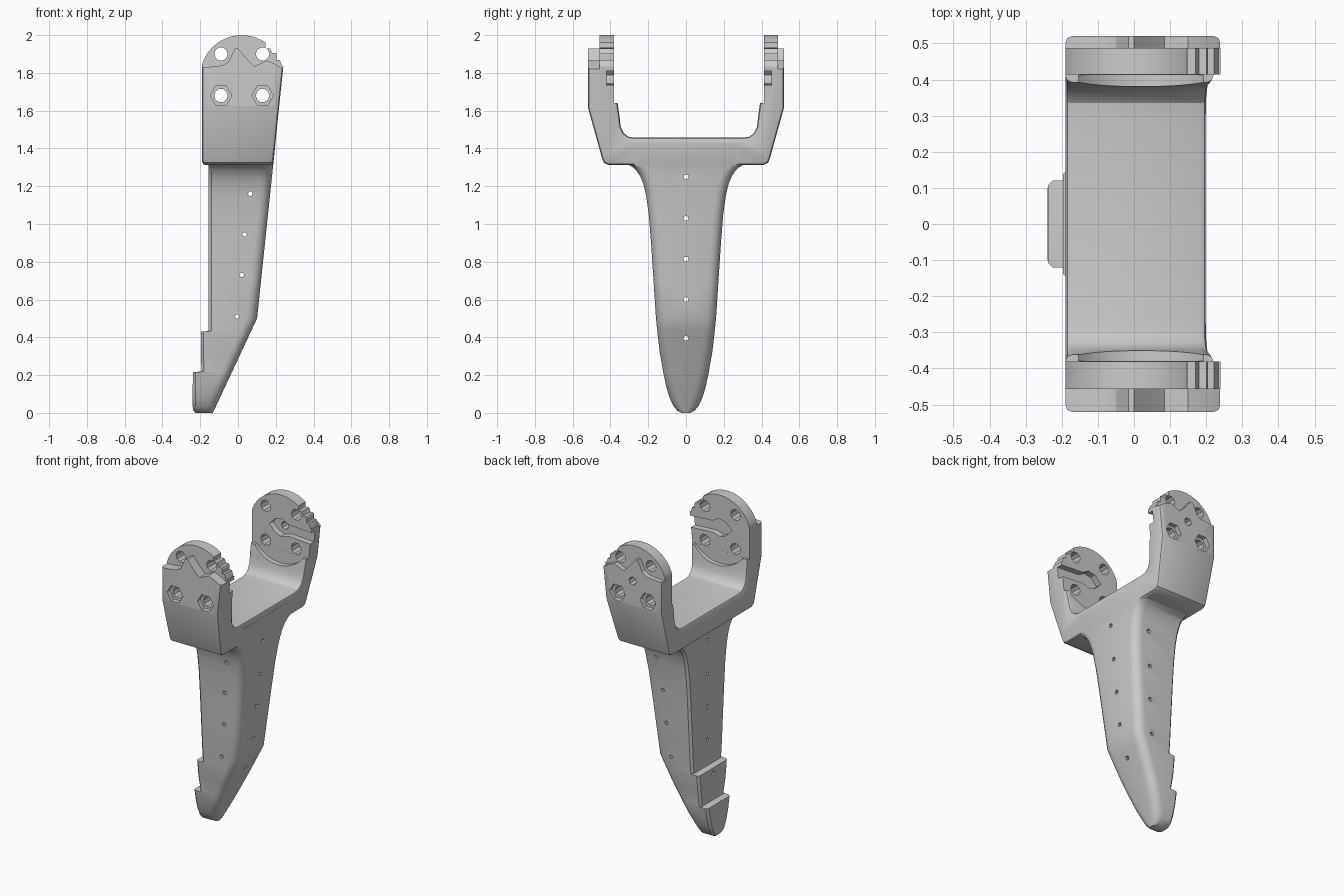
import bpy, bmesh
from math import sin, cos, pi, radians

if "Cube" in bpy.data.objects:
    bpy.data.objects.remove(bpy.data.objects["Cube"])


def finish(bm, name):
    bmesh.ops.recalc_face_normals(bm, faces=bm.faces)
    me = bpy.data.meshes.new(name)
    bm.to_mesh(me)
    bm.free()
    ob = bpy.data.objects.new(name, me)
    bpy.context.collection.objects.link(ob)
    return ob


def loft(name, rings):
    bm = bmesh.new()
    vs = [[bm.verts.new(p) for p in r] for r in rings]
    n = len(vs[0])
    for a, b in zip(vs, vs[1:]):
        for i in range(n):
            bm.faces.new((a[i], a[(i + 1) % n], b[(i + 1) % n], b[i]))
    bm.faces.new(vs[0])
    bm.faces.new(vs[-1][::-1])
    return finish(bm, name)


def prism_y(name, pts, y0, y1):
    return loft(name, [[(x, y, z) for x, z in pts] for y in (y0, y1)])


def circle(cx, cz, r, n, turn=0.0):
    return [(cx + r * cos(2 * pi * i / n + turn), cz + r * sin(2 * pi * i / n + turn)) for i in range(n)]


def apply_mod(ob):
    bpy.context.view_layer.objects.active = ob
    bpy.ops.object.modifier_apply(modifier=ob.modifiers[0].name)


def boolean(ob, tool, op='DIFFERENCE'):
    m = ob.modifiers.new("cut", 'BOOLEAN')
    m.operation, m.object, m.solver = op, tool, 'EXACT'
    apply_mod(ob)
    bpy.data.objects.remove(tool)


def front_x(z):
    # sloping front line of the leg and the fork
    return 0.10 + 0.105 * (z - 0.5) if z >= 0.5 else 0.10 - 0.468 * (0.5 - z)


# Fork: U-shaped profile with a sloping front face
half_out = [(0.52, 2.1), (0.52, 1.62), (0.445, 1.35), (0.435, 1.325), (0.41, 1.312)]
half_in = [(0.27, 1.457), (0.305, 1.462), (0.33, 1.482), (0.346, 1.515), (0.352, 1.57), (0.362, 1.64), (0.362, 2.1)]
OFF = 0.03  # the +y inner wall is shifted outward
profile = half_out + [(-y, z) for y, z in half_out[::-1]]
profile += [(-y, z) for y, z in half_in[::-1]] + [(y + OFF, z) for y, z in half_in]
fork = loft("forked_leg", [[(-0.19, y, z) for y, z in profile],
                           [(front_x(z), y, z) for y, z in profile]])
bev = fork.modifiers.new("bevel", 'BEVEL')
bev.width, bev.segments, bev.limit_method, bev.angle_limit = 0.018, 2, 'ANGLE', radians(60)
apply_mod(fork)

# Rounded top outline of the arms
CX, CZ = 0.02, 1.78
arc = [(CX + 0.22 * cos(radians(a)), CZ + 0.22 * sin(radians(a))) for a in range(14, 167, 8)]
boolean(fork, prism_y("outline", [(-0.5, 1.0), (0.5, 1.0), (0.5, 1.825)] + arc + [(-0.5, 1.825)], -0.8, 0.8), 'INTERSECT')

# Star-shaped upper edge of the outer plates, bolt holes and hub recess
star = [(-0.4, 1.828), (-0.15, 1.832), (-0.12, 1.835), (-0.08, 1.84), (-0.05, 1.86), (-0.015, 1.93), (0.0, 1.93),
        (0.05, 1.87), (0.085, 1.835), (0.12, 1.85), (0.15, 1.865), (0.19, 1.85), (0.24, 1.82), (0.4, 1.82),
        (0.4, 2.3), (-0.4, 2.3)]
for s, face, back in ((-1, 0.38, 0.457), (1, 0.413, 0.488)):
    def cut(pts, d0, d1):
        boolean(fork, prism_y("cutter", pts, *sorted((s * d0, s * d1))))
    cut(star, back, 0.7)
    seat = circle(CX, CZ, 0.223, 40, 0.03)
    cut(seat, 0.2, face)
    cut([(-0.4, 1.64), (0.4, 1.64), (0.4, 2.3), (-0.4, 2.3)], 0.21, face + 0.0005)
    for hx in (-0.09, 0.13):
        for hz in (1.68, 1.9):
            cut(circle(hx, hz, 0.036, 10), 0.2, 0.7)
        cut(circle(hx, 1.68, 0.057, 6), 0.49, 0.7)
    hub = [(-0.065, 1.79), (-0.02, 1.835), (0.03, 1.845), (0.075, 1.82), (0.4, 1.80),
           (0.4, 1.725), (0.075, 1.745), (0.02, 1.73), (-0.02, 1.745)]
    cut(hub, 0.22, face + 0.04)
    cut([(0.145, 1.93), (0.17, 1.93), (0.18, 1.905), (0.3, 1.905), (0.3, 2.1), (0.145, 2.1)], 0.2, 0.7)
    cut([(0.205, 1.868), (0.3, 1.868), (0.3, 2.0), (0.205, 2.0)], 0.23, 0.7)
boolean(fork, prism_y("hub_hole", circle(CX, CZ + 0.005, 0.026, 8), 0.3, 0.7))

# Tapering leg: (height, half width, back x), front x from the slope
levels = [(0.0, 0.022, -0.225), (0.012, 0.045, -0.236), (0.035, 0.066, -0.24), (0.08, 0.087, -0.24),
          (0.14, 0.105, -0.24), (0.216, 0.121, -0.238), (0.219, 0.121, -0.193), (0.32, 0.139, -0.197),
          (0.43, 0.152, -0.197), (0.433, 0.152, -0.155), (0.5, 0.159, -0.155), (0.7, 0.172, -0.155),
          (0.9, 0.185, -0.155), (1.05, 0.197, -0.155), (1.15, 0.211, -0.155), (1.21, 0.225, -0.155),
          (1.25, 0.241, -0.155), (1.28, 0.26, -0.155), (1.30, 0.28, -0.155), (1.317, 0.31, -0.155),
          (1.42, 0.31, -0.155)]
rings = []
for z, w, xb in levels:
    xf = front_x(z) + 0.001
    r = min(0.055, 0.45 * (xf - xb), 0.7 * w)
    c = min(0.014, 0.3 * w)
    half = [(xb, w - c), (xb + c, w)]
    half += [(xf - r + r * sin(a), w - r + r * cos(a)) for a in [i * pi / 8 for i in range(5)]]
    rings.append([(x, y, z) for x, y in half] + [(x, -y, z) for x, y in half[::-1]])
boolean(fork, loft("leg", rings), 'UNION')

# Small pin holes through the leg, sideways and front to back
for x, z in ((0.065, 1.16), (0.035, 0.945), (0.02, 0.73), (-0.005, 0.51)):
    boolean(fork, prism_y("pin_hole", circle(x, z, 0.013, 6), -0.5, 0.5))
for z in (0.395, 0.6, 0.815, 1.03, 1.25):
    pin = [[(x, y, h) for y, h in circle(0, z, 0.013, 8)] for x in (-0.5, 0.5)]
    boolean(fork, loft("pin_hole", pin))

# Smooth rounded surfaces, keep crisp edges
bpy.ops.object.select_all(action='DESELECT')
fork.select_set(True)
bpy.context.view_layer.objects.active = fork
bpy.ops.object.shade_smooth_by_angle(angle=radians(28))
